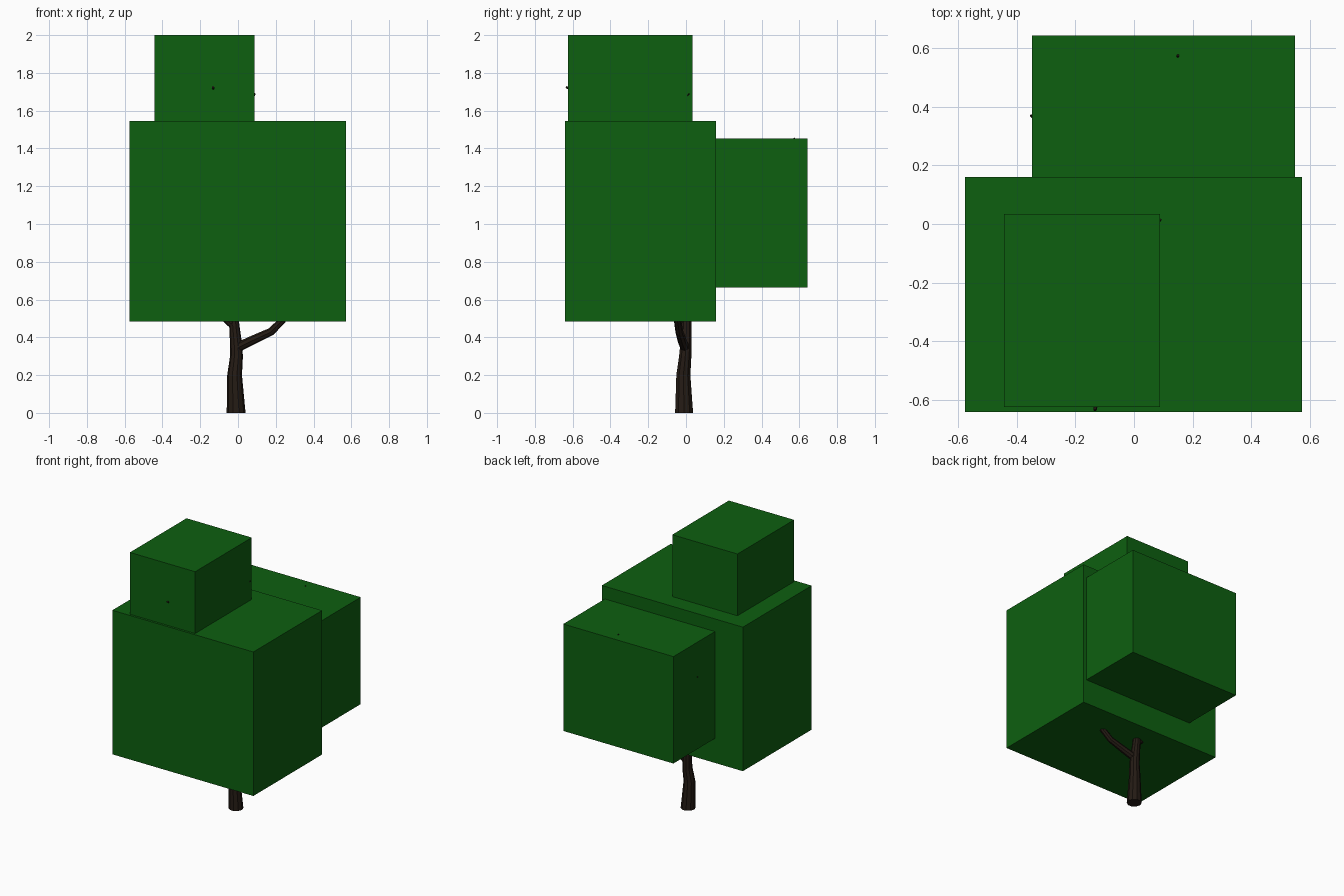
import bpy, bmesh, math
from mathutils import Vector

if "Cube" in bpy.data.objects:
    bpy.data.objects.remove(bpy.data.objects["Cube"])


def material(name, color):
    m = bpy.data.materials.new(name)
    m.diffuse_color = (*color, 1)
    m.use_nodes = True
    m.node_tree.nodes["Principled BSDF"].inputs["Base Color"].default_value = m.diffuse_color
    return m


LEAF = material("leaf_green", (0.004, 0.115, 0.005))
BARK = material("dark_bark", (0.018, 0.011, 0.007))


def finish(name, bm, mat):
    bmesh.ops.recalc_face_normals(bm, faces=bm.faces[:])
    mesh = bpy.data.meshes.new(name)
    bm.to_mesh(mesh)
    bm.free()
    mesh.materials.append(mat)
    obj = bpy.data.objects.new(name, mesh)
    bpy.context.collection.objects.link(obj)
    return obj


def box(name, lo, hi):
    bm = bmesh.new()
    bmesh.ops.create_cube(bm, size=1)
    for v in bm.verts:
        v.co = Vector([(a + b) / 2 + c * (b - a) for a, b, c in zip(lo, hi, v.co)])
    return finish(name, bm, LEAF)


def limb(name, path, sides=8, level_base=False):
    """Tapered faceted tube through (x, y, z, radius) points."""
    bm = bmesh.new()
    pts = [Vector(p[:3]) for p in path]
    rings = []
    for i, p in enumerate(path):
        d = pts[min(i + 1, len(pts) - 1)] - pts[max(i - 1, 0)]
        if i == 0 and level_base:
            d = Vector((0, 0, 1))
        q = Vector((0, 0, 1)).rotation_difference(d)
        ring = []
        for k in range(sides):
            a = math.tau * k / sides
            ring.append(bm.verts.new(pts[i] + q @ Vector((math.cos(a), math.sin(a), 0)) * p[3]))
        rings.append(ring)
    for a, b in zip(rings, rings[1:]):
        for k in range(sides):
            n = (k + 1) % sides
            bm.faces.new((a[k], a[n], b[n], b[k]))
    bm.faces.new(rings[0][::-1])
    bm.faces.new(rings[-1])
    return finish(name, bm, BARK)


# Foliage blocks
box("main_foliage", (-0.575, -0.64, 0.485), (0.573, 0.16, 1.545))
box("top_foliage", (-0.443, -0.624, 1.45), (0.088, 0.034, 2.0))
box("back_foliage", (-0.348, 0.05, 0.665), (0.549, 0.643, 1.452))

# Trunk
limb("trunk", [(-0.01, -0.01, 0, 0.05), (-0.018, -0.014, 0.2, 0.039),
               (-0.008, -0.004, 0.3, 0.034), (-0.01, 0.0, 0.36, 0.032),
               (-0.022, 0.003, 0.49, 0.026), (-0.03, -0.05, 0.9, 0.022),
               (-0.08, -0.2, 1.3, 0.016)], 10, True)

# Branches
limb("right_branch", [(-0.005, -0.005, 0.345, 0.026), (0.07, -0.02, 0.382, 0.024),
                      (0.175, -0.035, 0.43, 0.021), (0.235, -0.045, 0.49, 0.019),
                      (0.3, -0.06, 0.62, 0.014)])
limb("left_branch", [(-0.02, 0.0, 0.46, 0.022), (-0.07, -0.005, 0.502, 0.02),
                     (-0.2, -0.03, 0.65, 0.014)])

# Twigs that just break through the foliage
limb("front_twig", [(-0.08, -0.2, 1.3, 0.016), (-0.1, -0.45, 1.62, 0.012),
                    (-0.133, -0.634, 1.725, 0.006)], 6)
limb("side_twig", [(-0.08, -0.2, 1.3, 0.014), (0.0, -0.08, 1.55, 0.01),
                   (0.091, 0.015, 1.69, 0.004)], 6)
limb("back_twig", [(-0.03, -0.05, 0.9, 0.016), (0.1, 0.35, 1.2, 0.012),
                   (0.15, 0.575, 1.456, 0.004)], 6)
limb("back_left_twig", [(-0.03, -0.05, 0.9, 0.014), (-0.2, 0.25, 1.1, 0.01),
                        (-0.352, 0.37, 1.2, 0.004)], 6)
